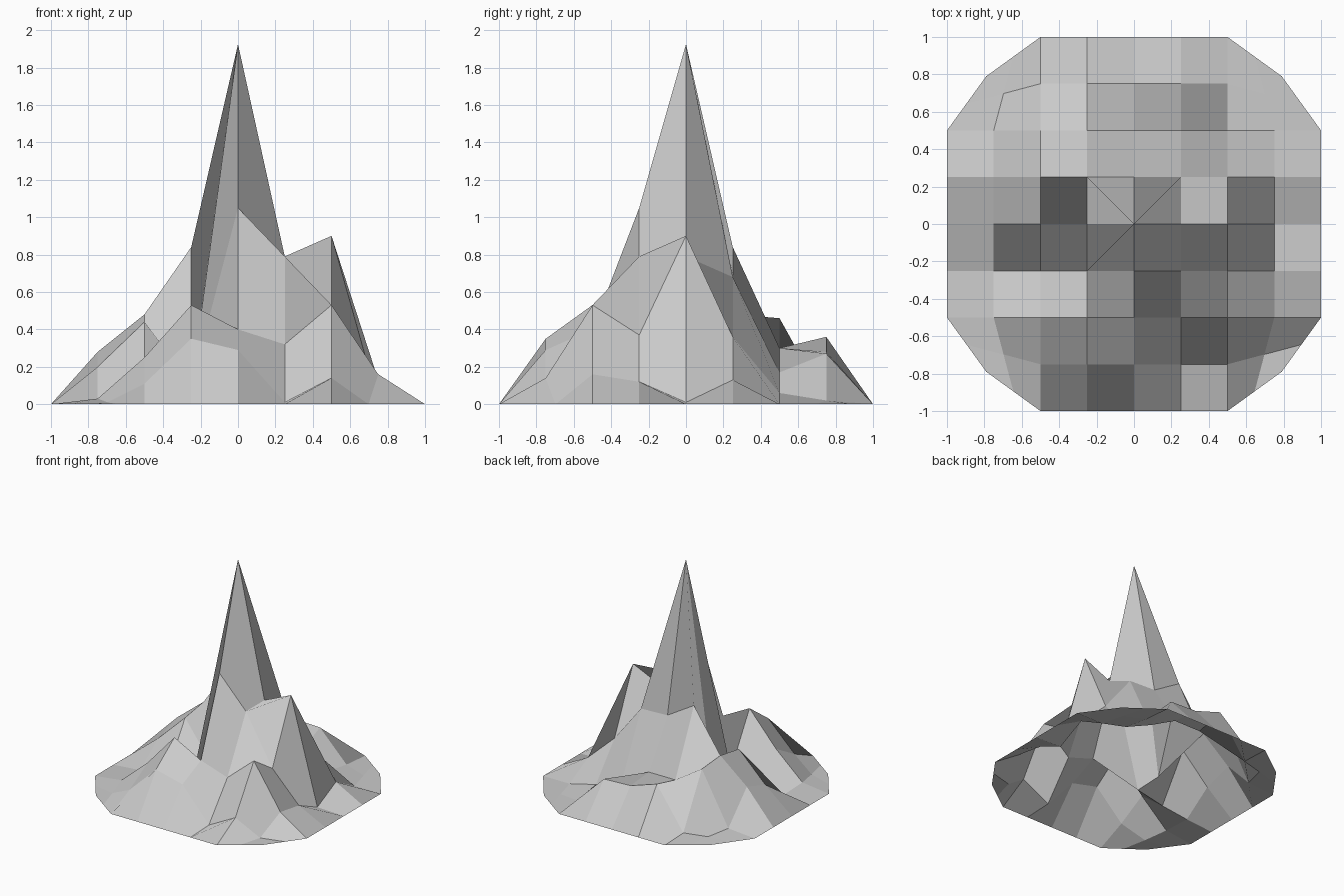
import bpy
import bmesh

# Remove the default cube
cube = bpy.data.objects.get("Cube")
if cube:
    bpy.data.objects.remove(cube, do_unlink=True)

STEP = 0.25   # grid spacing
HALF = 4      # cells from the centre to the rim
PULL = 0.21   # how far the outer corners are drawn in

# Inner heights: rows run from back to front, columns from -x to +x
HEIGHTS = [
    [.01, .01, .36, .28, .27, .02, 0],
    [.02, .46, .30, .30, .17, .06, 0],
    [.28, .48, .84, .69, .68, .36, .13],
    [.20, .44, .11, 1.925, .79, .90, .01],
    [.02, .05, .10, 1.05, .79, .37, .12],
    [.03, .25, .53, .40, .32, .53, .16],
    [.01, .11, .35, .29, .01, .14, 0],
]


def height(i, j):
    """Height at a grid point; the rim lies on the ground."""
    if max(abs(i), abs(j)) == HALF:
        return 0.0
    return HEIGHTS[HALF - 1 - j][i + HALF - 1]


def place(i, j):
    """Grid point with the square corners drawn in to a rounded outline."""
    x, y = i * STEP, j * STEP
    pull = PULL * max(0, abs(x) * 2 - 1) * max(0, abs(y) * 2 - 1)
    x -= pull if x > 0 else -pull
    y -= pull if y > 0 else -pull
    return x, y, height(i, j)


def make_material(name, colour):
    mat = bpy.data.materials.new(name)
    mat.use_nodes = True
    mat.diffuse_color = colour
    for node in mat.node_tree.nodes:
        if node.type == 'BSDF_PRINCIPLED':
            node.inputs["Base Color"].default_value = colour
            node.inputs["Roughness"].default_value = 0.9
    return mat


# Mountain surface, open underneath
bm = bmesh.new()
span = range(-HALF, HALF + 1)
points = {(i, j): bm.verts.new(place(i, j)) for i in span for j in span}

# Flat four-sided facets
for i in range(-HALF, HALF):
    for j in range(-HALF, HALF):
        ring = [(i, j), (i + 1, j), (i + 1, j + 1), (i, j + 1)]
        face = bm.faces.new([points[key] for key in ring])
        face.smooth = False

mesh = bpy.data.meshes.new("mountain")
bm.to_mesh(mesh)
bm.free()

mountain = bpy.data.objects.new("mountain", mesh)
bpy.context.scene.collection.objects.link(mountain)
mesh.materials.append(make_material("grey rock", (0.6, 0.6, 0.6, 1.0)))
